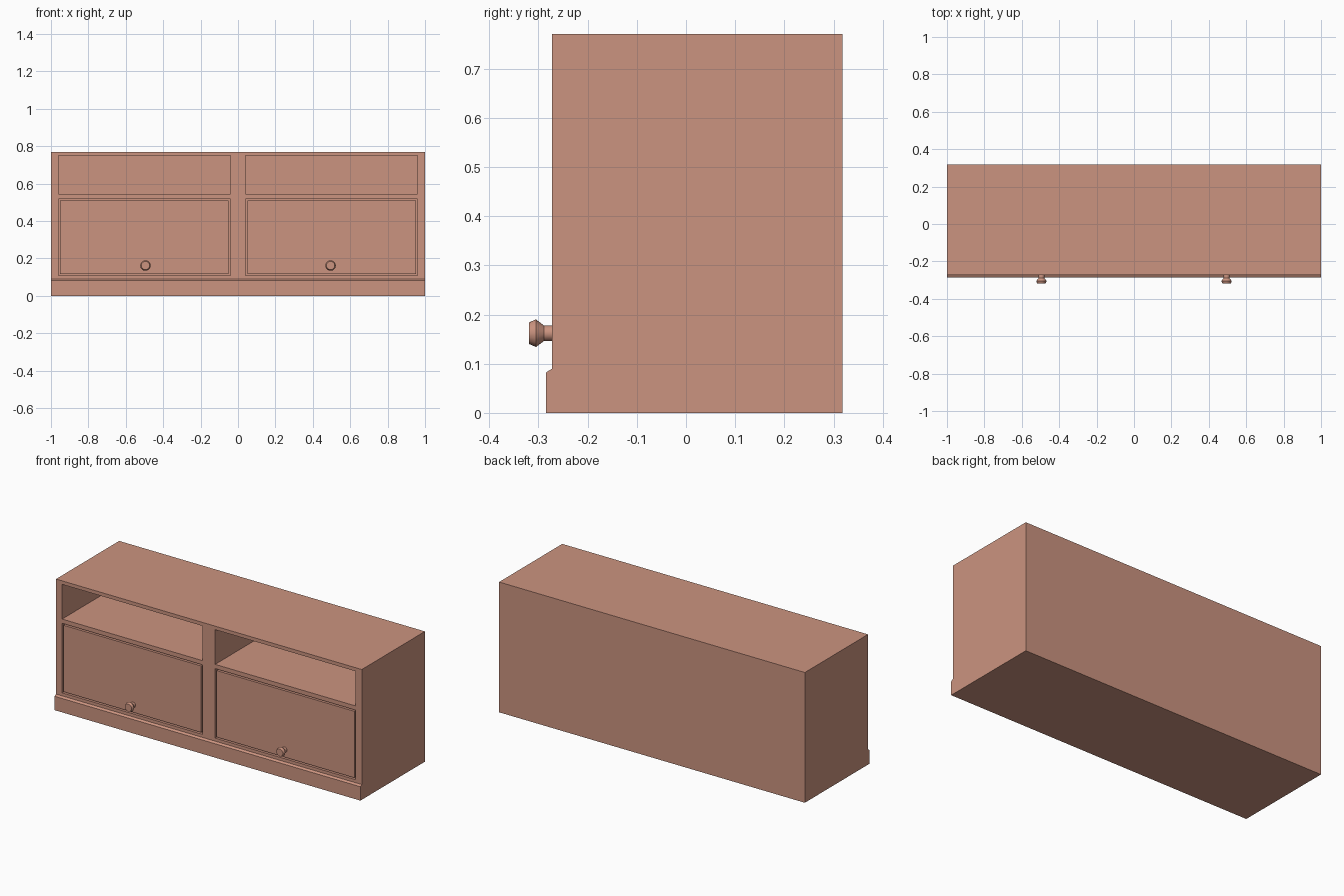
import bpy, bmesh, math
from mathutils import Matrix, Vector

if "Cube" in bpy.data.objects:
    bpy.data.objects.remove(bpy.data.objects["Cube"])

FRONT, BACK, TOP = -0.272, 0.318, 0.77

wood = bpy.data.materials.new("warm wood")
wood.diffuse_color = (0.60, 0.295, 0.215, 1)
wood.use_nodes = True
wood.node_tree.nodes["Principled BSDF"].inputs["Base Color"].default_value = wood.diffuse_color


def add_object(name, bm):
    bmesh.ops.recalc_face_normals(bm, faces=bm.faces)
    me = bpy.data.meshes.new(name)
    bm.to_mesh(me)
    bm.free()
    me.materials.append(wood)
    ob = bpy.data.objects.new(name, me)
    bpy.context.collection.objects.link(ob)
    return ob


def box(name, x0, x1, y0, y1, z0, z1):
    bm = bmesh.new()
    bmesh.ops.create_cube(bm, size=1)
    bmesh.ops.scale(bm, vec=(x1 - x0, y1 - y0, z1 - z0), verts=bm.verts)
    bmesh.ops.translate(bm, vec=((x0 + x1) / 2, (y0 + y1) / 2, (z0 + z1) / 2), verts=bm.verts)
    return add_object(name, bm)


# Cabinet body with bevelled plinth: side profile (y, z) extruded along x
profile = [(BACK, 0), (BACK, TOP), (FRONT, TOP), (FRONT, 0.09), (-0.285, 0.082), (-0.285, 0)]
bm = bmesh.new()
face = bm.faces.new([bm.verts.new((-1, y, z)) for y, z in profile])
ext = bmesh.ops.extrude_face_region(bm, geom=[face])
bmesh.ops.translate(bm, vec=(2, 0, 0), verts=[v for v in ext["geom"] if isinstance(v, bmesh.types.BMVert)])
body = add_object("cabinet_body", bm)


def knob(name, x):
    # Turned profile (radius, y), spun around the y axis
    pts = [(0, -0.268), (0.016, -0.268), (0.016, -0.289), (0.028, -0.305), (0.022, -0.319), (0, -0.319)]
    bm = bmesh.new()
    vs = [bm.verts.new((r, y, 0)) for r, y in pts]
    es = [bm.edges.new(p) for p in zip(vs, vs[1:])]
    bmesh.ops.spin(bm, geom=vs + es, cent=(0, 0, 0), axis=(0, 1, 0), angle=math.tau, steps=16)
    bmesh.ops.remove_doubles(bm, verts=bm.verts, dist=1e-5)
    ob = add_object(name, bm)
    ob.location = (x, 0, 0.162)
    bpy.context.view_layer.objects.active = ob
    ob.select_set(True)
    bpy.ops.object.shade_smooth_by_angle(angle=math.radians(30))
    ob.select_set(False)


# Both halves: open niche, door recess, door panel and knob
GAP = 0.009
for side, s in (("left", -1), ("right", 1)):
    x0, x1 = sorted((s * 0.041, s * 0.96))
    cutters = [
        box(side + "_niche_cutter", x0, x1, FRONT - 0.1, BACK - 0.02, 0.544, 0.749),
        box(side + "_recess_cutter", x0, x1, FRONT - 0.1, FRONT + 0.02, 0.108, 0.519),
    ]
    for c in cutters:
        c.hide_render = True
        mod = body.modifiers.new(c.name, 'BOOLEAN')
        mod.operation = 'DIFFERENCE'
        mod.solver = 'EXACT'
        mod.object = c
        bpy.context.view_layer.objects.active = body
        bpy.ops.object.modifier_apply(modifier=mod.name)
        bpy.data.objects.remove(c)
    box(side + "_door", x0 + GAP, x1 - GAP, FRONT, FRONT + 0.022, 0.108 + GAP, 0.519 - GAP)
    knob(side + "_knob", s * 0.495)
